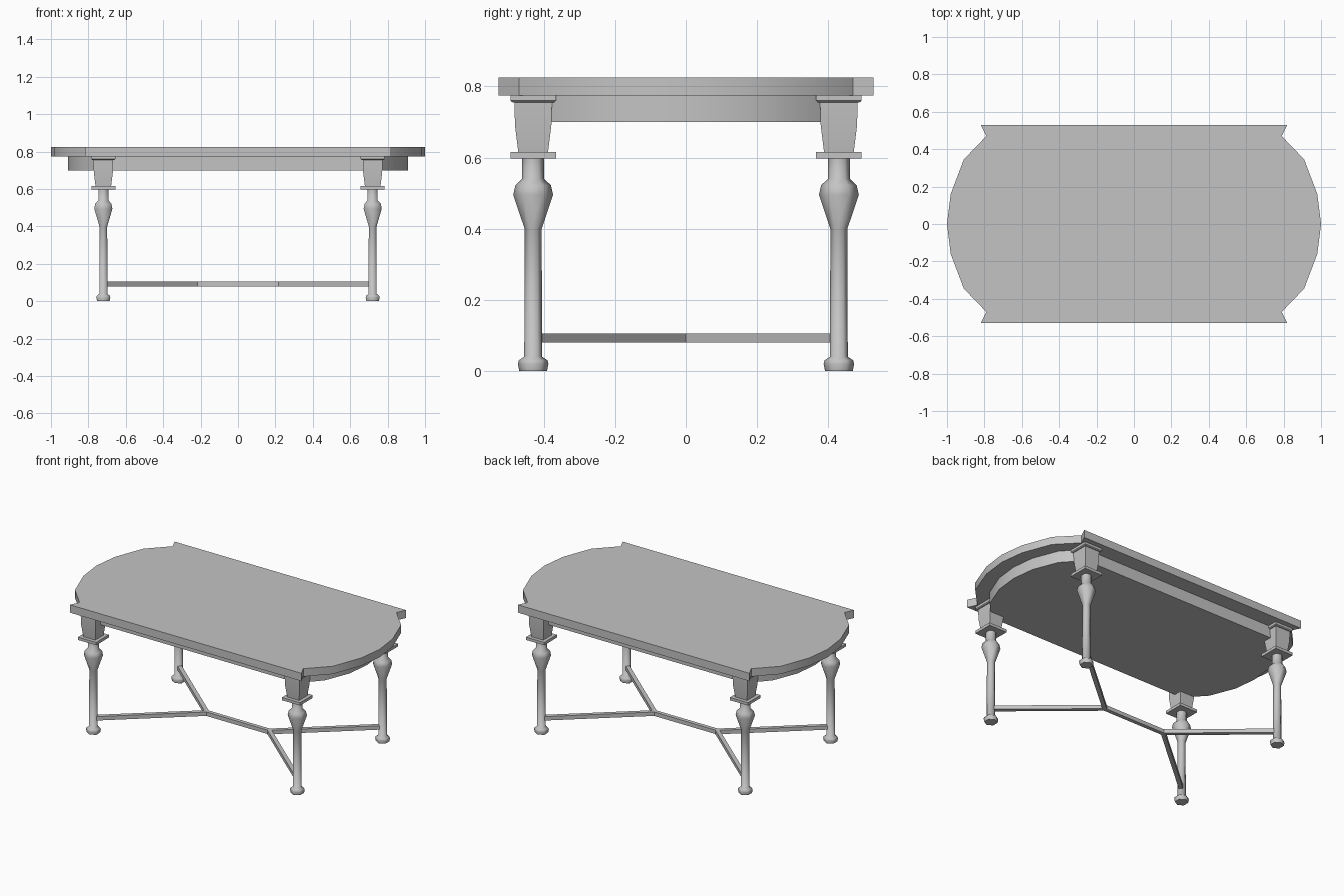
import bpy, bmesh
from math import sin, cos, pi, radians
from mathutils import Vector

cube = bpy.data.objects.get("Cube")
if cube:
    bpy.data.objects.remove(cube, do_unlink=True)

grey = bpy.data.materials.new("plain grey")
grey.use_nodes = True
grey.diffuse_color = (0.55, 0.55, 0.55, 1)
grey.node_tree.nodes["Principled BSDF"].inputs["Base Color"].default_value = grey.diffuse_color

LEG_X, LEG_Y = 0.72, 0.43


def loft(name, rings, angle=30):
    """Skin a stack of matching closed rings and cap both ends."""
    bm = bmesh.new()
    loops = [[bm.verts.new(p) for p in ring] for ring in rings]
    n = len(loops[0])
    for low, high in zip(loops, loops[1:]):
        for i in range(n):
            j = (i + 1) % n
            bm.faces.new((low[i], low[j], high[j], high[i]))
    bm.faces.new(loops[0][::-1])
    bm.faces.new(loops[-1])
    bmesh.ops.recalc_face_normals(bm, faces=bm.faces)
    mesh = bpy.data.meshes.new(name)
    bm.to_mesh(mesh)
    bm.free()
    mesh.materials.append(grey)
    ob = bpy.data.objects.new(name, mesh)
    bpy.context.collection.objects.link(ob)
    bpy.ops.object.select_all(action='DESELECT')
    ob.select_set(True)
    bpy.context.view_layer.objects.active = ob
    bpy.ops.object.shade_smooth_by_angle(angle=radians(angle))
    return ob


def slab(name, quarter, z0, z1):
    """Mirror a quarter outline (from the +x tip to the back corner) into a slab."""
    half = quarter + [(-x, y) for x, y in reversed(quarter)]
    outline = half + [(x, -y) for x, y in reversed(half) if y > 0]
    return loft(name, [[(x, y, z) for x, y in outline] for z in (z0, z1)])


def turned(name, profile, sides, centre, start, angle):
    """Stack regular polygons along z from (radius, height) pairs."""
    cx, cy = centre
    turns = [start + 2 * pi * i / sides for i in range(sides)]
    return loft(name, [[(cx + r * cos(t), cy + r * sin(t), z) for t in turns]
                       for r, z in profile], angle)


def bar(name, a, b, width=0.025, z0=0.08, z1=0.105):
    """Flat rail between two plan points."""
    a, b = Vector(a), Vector(b)
    side = (b - a).orthogonal().normalized() * width / 2
    plan = [a + side, a - side, b - side, b + side]
    return loft(name, [[(p.x, p.y, z) for p in plan] for z in (z0, z1)])


# Top with bowed ends and notched corners, and the apron beneath it
slab("table_top", [(1.0, 0), (0.98, 0.16), (0.91, 0.345), (0.79, 0.47), (0.818, 0.528)],
     0.775, 0.825)
slab("apron", [(0.91, 0), (0.893, 0.15), (0.83, 0.31), (0.72, 0.43)], 0.70, 0.775)

# Leg profiles: six-sided turned post, square block with mouldings
POST = [(0.039, 0), (0.043, 0.02), (0.040, 0.03), (0.025, 0.04), (0.024, 0.40),
        (0.056, 0.495), (0.050, 0.522), (0.031, 0.54), (0.031, 0.60)]
BLOCK = [(0.041, 0.61), (0.051, 0.69), (0.053, 0.76)]
COLLAR = [(0.064, 0.597), (0.064, 0.615)]
CAPITAL = [(0.058, 0.755), (0.064, 0.76), (0.064, 0.775)]


def square(profile):
    return [(h * 2 ** 0.5, z) for h, z in profile]


JOINT_X = 0.22
for sx, xname in ((1, "left"), (-1, "right")):
    for sy, yname in ((-1, "front"), (1, "back")):
        spot = (sx * LEG_X, sy * LEG_Y)
        tag = f"{yname}_{xname}"
        turned(f"{tag}_leg_post", POST, 6, spot, pi / 2, 65)
        for part, profile in (("block", BLOCK), ("collar", COLLAR), ("capital", CAPITAL)):
            turned(f"{tag}_leg_{part}", square(profile), 4, spot, pi / 4, 30)
        # Diagonal rail from the leg to the centre rail
        bar(f"{tag}_stretcher", spot, (sx * JOINT_X, 0))

bar("centre_stretcher", (-JOINT_X - 0.007, 0), (JOINT_X + 0.007, 0))
